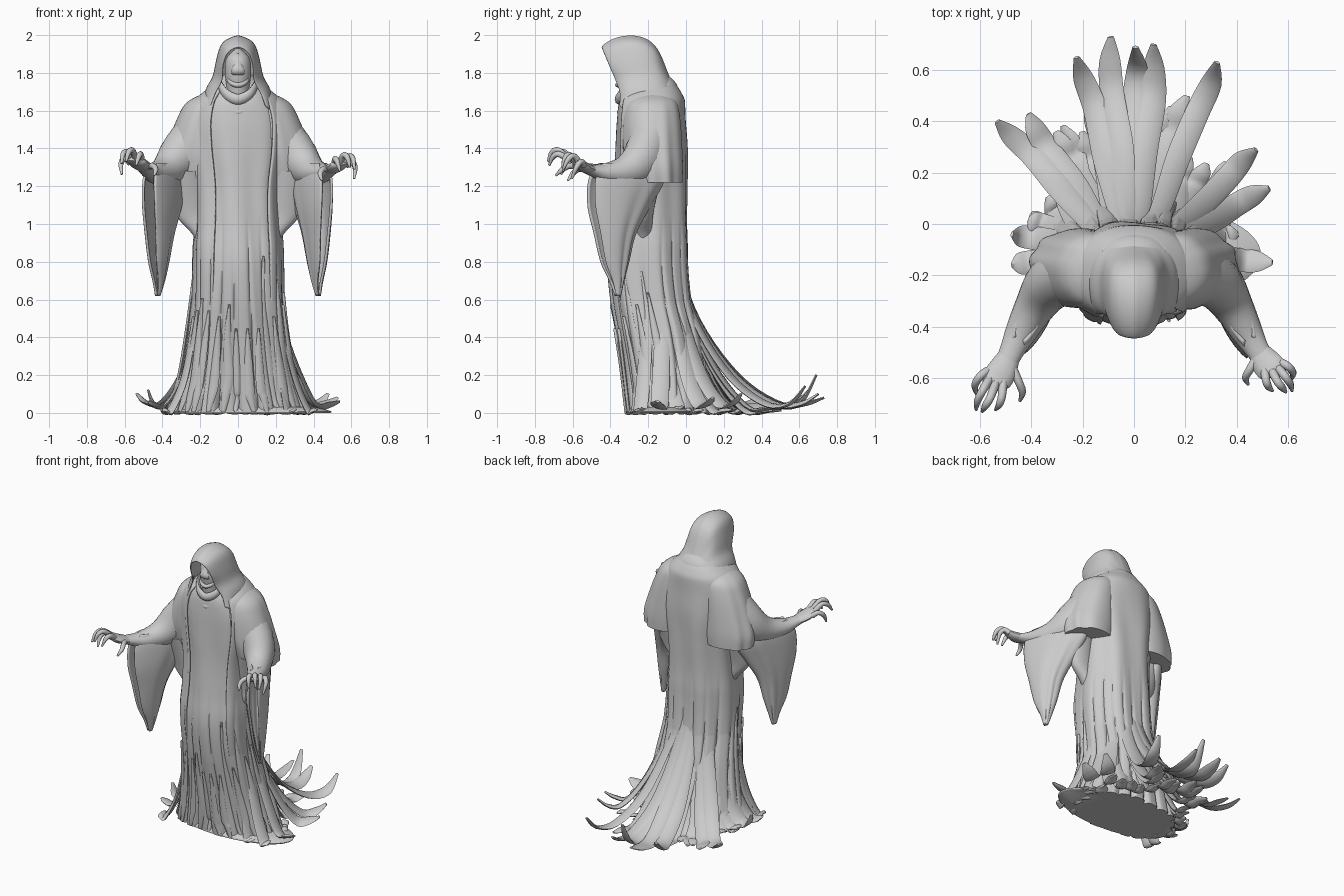
import bpy, bmesh, math, random
from mathutils import Vector

random.seed(4)
cube = bpy.data.objects.get("Cube")
if cube:
    bpy.data.objects.remove(cube, do_unlink=True)

stone = bpy.data.materials.new("stone_grey")
stone.use_nodes = True
GREY = (0.6, 0.6, 0.6, 1)
stone.diffuse_color = GREY
stone.node_tree.nodes["Principled BSDF"].inputs["Base Color"].default_value = GREY


def spline(keys, n):
    """Catmull-Rom samples through tuples of any length."""
    out = []
    for k in range(n):
        f = k / (n - 1) * (len(keys) - 1)
        i = min(int(f), len(keys) - 2)
        t = f - i
        p = [keys[max(0, min(len(keys) - 1, i + d))] for d in (-1, 0, 1, 2)]
        out.append([0.5 * (2 * b + (c - a) * t + (2 * a - 5 * b + 4 * c - d) * t * t
                           + (3 * b - a - 3 * c + d) * t ** 3) for a, b, c, d in zip(*p)])
    return out


def skin(name, rows, closed=True, thick=0.0, subdiv=0):
    """Skin rows of points; closed rows are capped at both ends."""
    bm = bmesh.new()
    grid = [[bm.verts.new(p) for p in row] for row in rows]
    n = len(grid[0])
    for a, b in zip(grid, grid[1:]):
        for j in range(n if closed else n - 1):
            k = (j + 1) % n
            bm.faces.new((a[j], a[k], b[k], b[j]))
    if closed:
        bm.faces.new(grid[0])
        bm.faces.new(grid[-1])
    bmesh.ops.recalc_face_normals(bm, faces=bm.faces)
    me = bpy.data.meshes.new(name)
    bm.to_mesh(me)
    bm.free()
    me.polygons.foreach_set("use_smooth", [True] * len(me.polygons))
    me.set_sharp_from_angle(angle=math.radians(50))
    me.materials.append(stone)
    ob = bpy.data.objects.new(name, me)
    bpy.context.scene.collection.objects.link(ob)
    if thick:
        mod = ob.modifiers.new("thickness", "SOLIDIFY")
        mod.thickness, mod.offset = thick, 0
    if subdiv:
        ob.modifiers.new("smooth", "SUBSURF").levels = subdiv


def sweep(name, pts, n=16, sides=8, side=None):
    """Tube along points (x, y, z, half width, half thickness)."""
    path = spline(pts, n)
    rows = []
    for i, p in enumerate(path):
        t = (Vector(path[min(i + 1, n - 1)][:3]) - Vector(path[max(i - 1, 0)][:3])).normalized()
        s = (side or t.cross(Vector((0, 0, 1)))).normalized()
        u = t.cross(s).normalized()
        w, h = max(p[3], 0.002), max(p[4], 0.002)
        rows.append([Vector(p[:3]) + s * w * math.cos(a) + u * h * math.sin(a)
                     for a in (math.tau * k / sides for k in range(sides))])
    skin(name, rows)


def drape(name, keys, turn=0.0, gap=0.0, folds=0, depth=0.0, n=24, seg=64, thick=0.0):
    """Hanging cloth from rings (x, y, z, rx, ry); gap leaves the -y end open."""
    rows = []
    c, s = math.cos(turn), math.sin(turn)
    for r, (x, y, z, rx, ry) in enumerate(spline(keys, n)):
        row = []
        for j in range(seg):
            a = gap + (math.tau - 2 * gap) * j / (seg - 1 if gap else seg)
            k = 1 + depth * r / n * math.sin(folds * a + 1.5 * math.sin(3 * a))
            px, py = rx * k * math.sin(a), -ry * k * math.cos(a)
            row.append((x + px * c - py * s, y + px * s + py * c, z))
        rows.append(row)
    skin(name, rows, not gap, thick)


# Robe profile: height, half width, front, back
PROFILE = [(0, .36, -.31, .13), (.2, .305, -.33, .11), (.4, .27, -.36, .08), (.6, .245, -.395, .03),
           (.8, .225, -.41, 0), (1, .205, -.39, -.015), (1.2, .205, -.375, -.015), (1.4, .235, -.37, -.015),
           (1.55, .24, -.365, -.025), (1.66, .2, -.35, -.03), (1.74, .13, -.3, -.05), (1.8, .06, -.26, -.11)]
SAMPLES = spline(PROFILE, 70)


def robe_point(a, row, grow=0.0):
    z, rx, yf, yb = row
    low = max(0, 1.05 - z) / 1.05
    wave = abs(math.sin(9 * a + 1.2 * math.sin(2 * a + z)))
    ripple = 0.007 * math.sin(7 * a + 2 * z) * max(0, min(1, 3 * (1.65 - z)))
    fold = grow - 0.035 * low * (1 - wave) ** 3 + ripple
    sx, cy = math.sin(a), math.cos(a)
    ex = lambda v: math.copysign(abs(v) ** 0.88, v)
    return Vector(((rx + fold) * ex(sx), (yf + yb) / 2 - ((yb - yf) / 2 + fold) * ex(cy), z))


skin("robe", [[robe_point(math.tau * j / 200, r) for j in range(200)] for r in SAMPLES])
drape("ground_pad", [(.06, -.12, 0, .43, .19), (.06, -.12, .01, .43, .19), (.05, -.12, .03, .36, .17)], n=6)

# Open outer cloak, sinking into the robe at the hem and nape
rows = []
for r in SAMPLES:
    if 0.5 < r[0] < 1.74:
        lift = -0.014 + 0.03 * max(0, min(1, (r[0] - 0.5) / 0.4, (1.74 - r[0]) / 0.08))
        start, end = 0.75, math.tau - 0.55
        rows.append([robe_point(start + (end - start) * j / 120, r, lift) for j in range(121)])
skin("cloak", rows, closed=False, thick=0.014)

# Soft sagging folds across the chest
for i in range(2):
    z, w = 1.62 - 0.07 * i, 0.11
    sweep("chest_fold", [(-w, -.305, z + .06, .004, .004), (-w * .5, -.336, z - .005, .012, .014),
                         (0, -.352, z - .03, .014, .018), (w * .5, -.336, z - .005, .012, .014),
                         (w, -.305, z + .06, .004, .004)])

# Hood: half arches from crown to lapel, mirrored across
ARCHES = [[(0, -.45, 1.935), (.05, -.44, 1.91), (.078, -.41, 1.84), (.082, -.375, 1.76), (.12, -.35, 1.69), (.145, -.355, 1.62)],
          [(0, -.38, 1.985), (.07, -.37, 1.95), (.1, -.35, 1.86), (.12, -.325, 1.77), (.155, -.315, 1.7), (.18, -.31, 1.6)],
          [(0, -.27, 2), (.08, -.26, 1.965), (.112, -.25, 1.87), (.13, -.24, 1.78), (.17, -.22, 1.71), (.19, -.2, 1.6)],
          [(0, -.18, 1.965), (.07, -.175, 1.935), (.1, -.17, 1.86), (.12, -.16, 1.78), (.155, -.14, 1.71), (.18, -.13, 1.6)],
          [(0, -.135, 1.89), (.05, -.138, 1.87), (.08, -.135, 1.82), (.1, -.115, 1.76), (.125, -.09, 1.7), (.14, -.09, 1.62)],
          [(0, -.1, 1.785), (.025, -.1, 1.78), (.05, -.095, 1.765), (.07, -.08, 1.73), (.09, -.07, 1.68), (.1, -.08, 1.62)],
          [(0, -.06, 1.71), (.015, -.06, 1.71), (.03, -.06, 1.7), (.045, -.06, 1.68), (.06, -.065, 1.65), (.07, -.08, 1.62)]]
hood = []
for arch in ARCHES:
    half = spline(arch, 16)
    hood.append([(-x, y, z) for x, y, z in half[:0:-1]] + half)
skin("hood", hood, closed=False, thick=0.016, subdiv=2)

# Hooded head with brow ridge, nose and chin, and a rolled collar
drape("head", [(0, -.28, 1.62, .06, .06), (0, -.29, 1.72, .06, .065), (0, -.29, 1.8, .07, .08),
               (0, -.29, 1.88, .06, .07), (0, -.28, 1.93, .01, .01)])
sweep("nose", [(0, -.34, 1.9, .006, .006), (0, -.36, 1.85, .02, .012), (0, -.372, 1.81, .035, .014),
               (0, -.35, 1.785, .03, .006)], side=Vector((1, 0, 0)))
sweep("jaw", [(-.06, -.3, 1.79, .008, .008), (-.04, -.345, 1.75, .012, .012), (0, -.36, 1.735, .016, .014),
              (.04, -.345, 1.75, .012, .012), (.06, -.3, 1.79, .008, .008)])
sweep("collar", [(-.1, -.29, 1.75, .01, .02), (-.065, -.34, 1.69, .016, .025), (0, -.36, 1.66, .018, .028),
                 (.065, -.34, 1.69, .016, .025), (.1, -.29, 1.75, .01, .02)])

FINGERS = [[(.475, -.53, 1.29), (.45, -.57, 1.29), (.435, -.6, 1.265), (.445, -.625, 1.23)],
           [(.51, -.57, 1.315), (.515, -.61, 1.345), (.525, -.635, 1.33), (.54, -.65, 1.28)],
           [(.54, -.575, 1.325), (.56, -.615, 1.365), (.58, -.64, 1.35), (.592, -.655, 1.3)],
           [(.565, -.565, 1.325), (.59, -.595, 1.36), (.61, -.625, 1.34), (.616, -.65, 1.29)],
           [(.57, -.54, 1.31), (.6, -.555, 1.33), (.62, -.58, 1.3), (.615, -.605, 1.24)]]

for s, label in ((1, "left"), (-1, "right")):
    def place(p):
        """Mirror a point; the right hand reaches further and higher."""
        reach = max(0, -0.45 - p[1]) if s < 0 else 0
        return (s * p[0], p[1] - 0.37 * reach, p[2] + 0.15 * reach) + tuple(p[3:])

    def mirrored(keys):
        return [place(k) for k in keys]

    drape(label + "_shoulder_drape", mirrored([(.1, -.18, 1.7, .06, .07), (.15, -.18, 1.645, .12, .13),
          (.18, -.18, 1.55, .145, .15), (.205, -.175, 1.4, .175, .155), (.22, -.165, 1.3, .185, .148),
          (.23, -.155, 1.22, .17, .135)]), folds=7, depth=.04)
    drape(label + "_underarm_web", mirrored([(.28, -.22, 1.28, .11, .1), (.26, -.22, 1.14, .1, .065),
          (.24, -.22, 1.04, .085, .045), (.2, -.22, .95, .045, .04), (.18, -.22, .87, .015, .03)]))
    sweep(label + "_forearm", mirrored([(.22, -.18, 1.46, .12, .13), (.32, -.23, 1.34, .105, .12),
          (.385, -.32, 1.28, .08, .085), (.44, -.42, 1.27, .062, .055), (.475, -.48, 1.28, .048, .035),
          (.5, -.52, 1.29, .042, .024)]), sides=20)
    drape(label + "_sleeve", mirrored([(.39, -.33, 1.32, .04, .15), (.385, -.32, 1.24, .06, .22),
          (.4, -.355, 1.1, .064, .18), (.415, -.375, .95, .054, .115), (.42, -.375, .8, .037, .075),
          (.42, -.365, .7, .022, .035), (.425, -.36, .62, .006, .01)]),
          turn=s * .45, gap=.5, folds=6, depth=.12, thick=.014)
    sweep(label + "_palm", mirrored([(.485, -.495, 1.284, .042, .024), (.515, -.54, 1.3, .058, .026),
          (.54, -.57, 1.318, .056, .022), (.55, -.59, 1.325, .035, .012)]), sides=12)
    for finger in FINGERS:
        sizes = (.018, .016, .014, .006)
        sweep(label + "_finger", [place(p) + (w, w) for p, w in zip(finger, sizes)], n=12)

# Trailing tatters: share of the way out, height, half width
FALL = [(0, .95, .028), (.05, .65, .035), (.2, .4, .042), (.44, .17, .048), (.7, .045, .048), (.88, .05, .042)]


def tatter(base, tip, wide=1.0):
    out = Vector(tip[:2]) - Vector(base)
    low = min(1, tip[2] / 0.08)
    pts = []
    for f, z, w in FALL + [(1, tip[2], .012)]:
        p = Vector(base) + out * f
        wob = .014 * math.sin(9 * f + 20 * tip[0]) * f
        pts.append((p.x + wob, p.y, max(z if f < .6 else z * low, .014), w * wide, .011 if f < .9 else .006))
    flat = out.normalized()
    sweep("tatter", pts, n=26, side=Vector((flat.y, -flat.x, random.uniform(-.35, .35))))


TIPS = [(-.47, -.16, .07), (-.47, -.04, .12), (-.42, .02, .05), (-.52, .4, .1), (-.42, .43, .06), (-.31, .36, .03),
        (-.21, .65, .12), (-.1, .73, .08), (0, .69, .2), (.09, .7, .1), (.2, .5, .04), (.32, .63, .14),
        (.48, .29, .1), (.52, .14, .08), (.42, -.04, .04), (.53, -.15, .07)]
for tip in TIPS:
    a = math.atan2(tip[0], tip[1] + .35)
    tatter((.21 * math.sin(a * .95), -.18 + .145 * math.cos(a * .95)), tip)
# Shorter inner layer resting on the ground
for i in range(26):
    a = -1.85 + 3.7 * i / 25
    r = random.uniform(.6, .9)
    tatter((.21 * math.sin(a), -.18 + .145 * math.cos(a)),
           (.5 * r * math.sin(a), -.17 + .8 * r * max(math.cos(a), -.2), .018), .85)

# Ragged strips hanging down the front
for i in range(17):
    a = -1.55 + 3.1 * i / 16 + random.uniform(-.05, .05)
    top = random.randint(14, 26)
    pts = []
    for k, w in ((top, .006), (top * 2 // 3, .02), (top // 3, .026), (3, .022), (0, .012)):
        p = robe_point(a + random.uniform(-.03, .03), SAMPLES[k], .004)
        pts.append((p.x, p.y, max(p.z, .008), w, .009))
    sweep("front_strip", pts, n=20, side=Vector((math.cos(a), math.sin(a) * .6, 0)))
